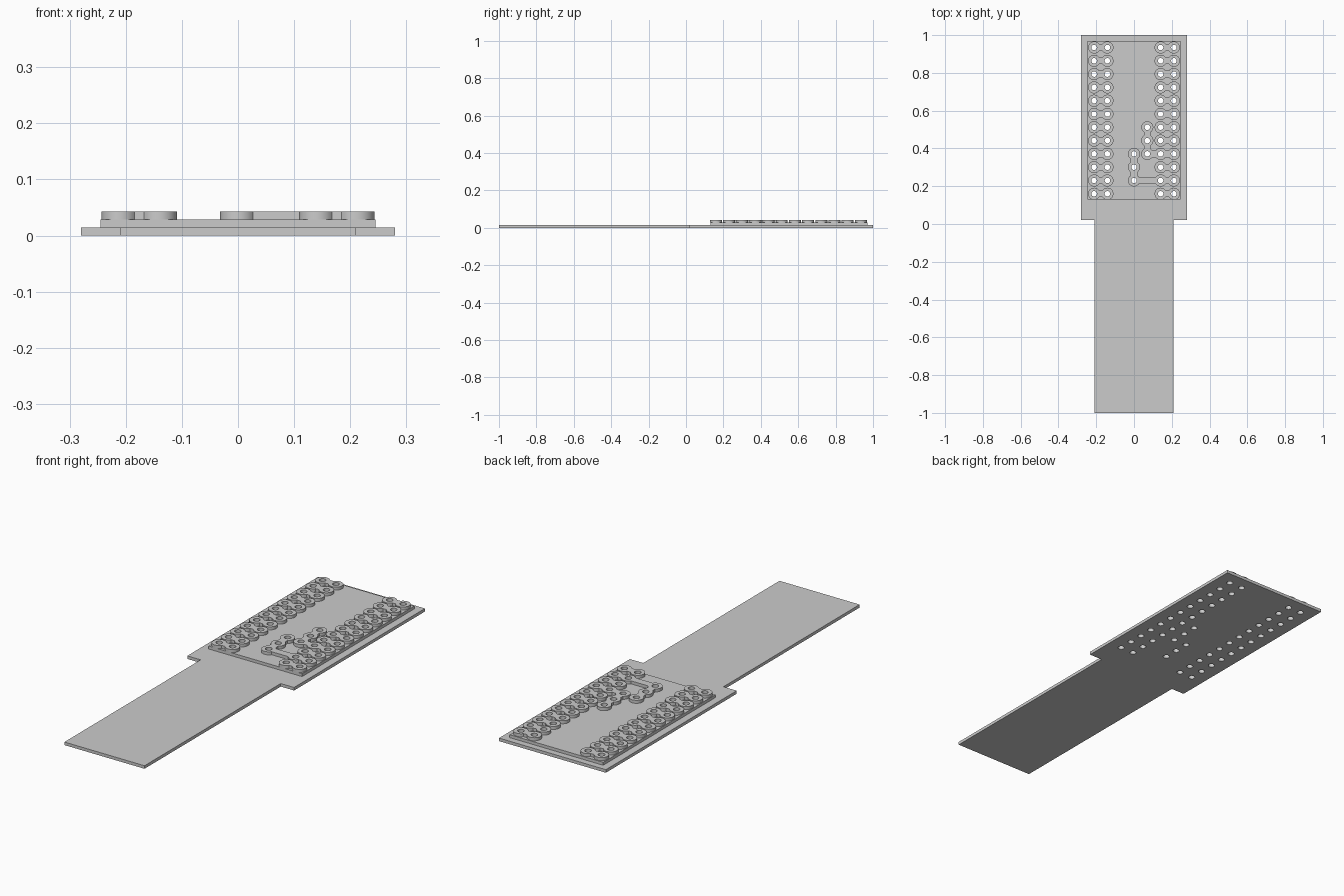
import bpy, bmesh
from mathutils import Matrix, Vector

cube = bpy.data.objects.get("Cube")
if cube:
    bpy.data.objects.remove(cube, do_unlink=True)

PITCH = 0.0704
FIRST_ROW = 0.16
ROWS = 12
BOARD_TOP, PLATE_TOP, PAD_TOP = 0.0145, 0.0285, 0.043
PAD_R, HOLE_R, LINK_W = 0.032, 0.0145, 0.036

grey = bpy.data.materials.new("plain grey")
grey.use_nodes = True
grey.diffuse_color = (0.6, 0.6, 0.6, 1)
grey.node_tree.nodes["Principled BSDF"].inputs["Base Color"].default_value = grey.diffuse_color


def add_object(name, bm):
    mesh = bpy.data.meshes.new(name)
    bmesh.ops.recalc_face_normals(bm, faces=bm.faces)
    bm.to_mesh(mesh)
    bm.free()
    mesh.materials.append(grey)
    obj = bpy.data.objects.new(name, mesh)
    bpy.context.collection.objects.link(obj)
    return obj


def add_box(bm, x0, x1, y0, y1, z0, z1):
    centre = Vector((x0 + x1, y0 + y1, z0 + z1)) / 2
    size = Matrix.Diagonal((x1 - x0, y1 - y0, z1 - z0, 1))
    bmesh.ops.create_cube(bm, size=1, matrix=Matrix.Translation(centre) @ size)


def add_disc(bm, x, y, r, z0, z1, sides):
    bmesh.ops.create_cone(bm, cap_ends=True, segments=sides, radius1=r, radius2=r,
                          depth=z1 - z0, matrix=Matrix.Translation((x, y, (z0 + z1) / 2)))


def spot(col, row):
    return col * PITCH, FIRST_ROW + row * PITCH


def apply_boolean(obj, other, operation):
    mod = obj.modifiers.new("cut", "BOOLEAN")
    mod.object, mod.operation, mod.solver = other, operation, "EXACT"
    mod.use_self = True
    bpy.context.view_layer.objects.active = obj
    bpy.ops.object.modifier_apply(modifier=mod.name)


# Pad groups: each is a chain of (column, row) holes joined by links
chains = [[(side * 2, r), (side * 3, r)] for side in (-1, 1) for r in range(ROWS)]
chains += [[(0, 3), (0, 2), (0, 1), (2, 1)], [(1, 5), (1, 4), (1, 3), (2, 3)]]
holes = sorted({p for chain in chains for p in chain})

# Backing board with a narrower tail
bm = bmesh.new()
outline = [(-0.28, 1), (-0.28, 0.02), (-0.21, 0.02), (-0.21, -1),
           (0.21, -1), (0.21, 0.02), (0.28, 0.02), (0.28, 1)]
face = bm.faces.new([bm.verts.new((x, y, 0)) for x, y in outline])
side = bmesh.ops.extrude_face_region(bm, geom=[face])["geom"]
bmesh.ops.translate(bm, vec=(0, 0, BOARD_TOP),
                    verts=[v for v in side if isinstance(v, bmesh.types.BMVert)])
board = add_object("backing_board", bm)

# Raised plate
bm = bmesh.new()
add_box(bm, -0.245, 0.245, 0.13, 0.97, BOARD_TOP, PLATE_TOP)
plate = add_object("raised_plate", bm)

# Round pads and the links between them
bm = bmesh.new()
for hole in holes:
    add_disc(bm, *spot(*hole), PAD_R, PLATE_TOP, PAD_TOP, 32)
pads = add_object("solder_pads", bm)

bm = bmesh.new()
for chain in chains:
    for a, b in zip(chain, chain[1:]):
        (ax, ay), (bx, by) = spot(*a), spot(*b)
        w = LINK_W / 2
        dx, dy = (0, w) if ay == by else (w, 0)
        add_box(bm, min(ax, bx) - dx, max(ax, bx) + dx,
                min(ay, by) - dy, max(ay, by) + dy, PLATE_TOP, PAD_TOP)
links = add_object("pad_links", bm)
apply_boolean(pads, links, "UNION")
bpy.data.objects.remove(links, do_unlink=True)

# Drill the pin holes through every layer
bm = bmesh.new()
for hole in holes:
    add_disc(bm, *spot(*hole), HOLE_R, -0.05, 0.1, 24)
drill = add_object("hole_cutter", bm)
for obj in (board, plate, pads):
    apply_boolean(obj, drill, "DIFFERENCE")
bpy.data.objects.remove(drill, do_unlink=True)

# Smooth the round walls, keep edges crisp
for obj in (board, plate, pads):
    bpy.ops.object.select_all(action="DESELECT")
    obj.select_set(True)
    bpy.context.view_layer.objects.active = obj
    bpy.ops.object.shade_smooth_by_angle(angle=0.6)
